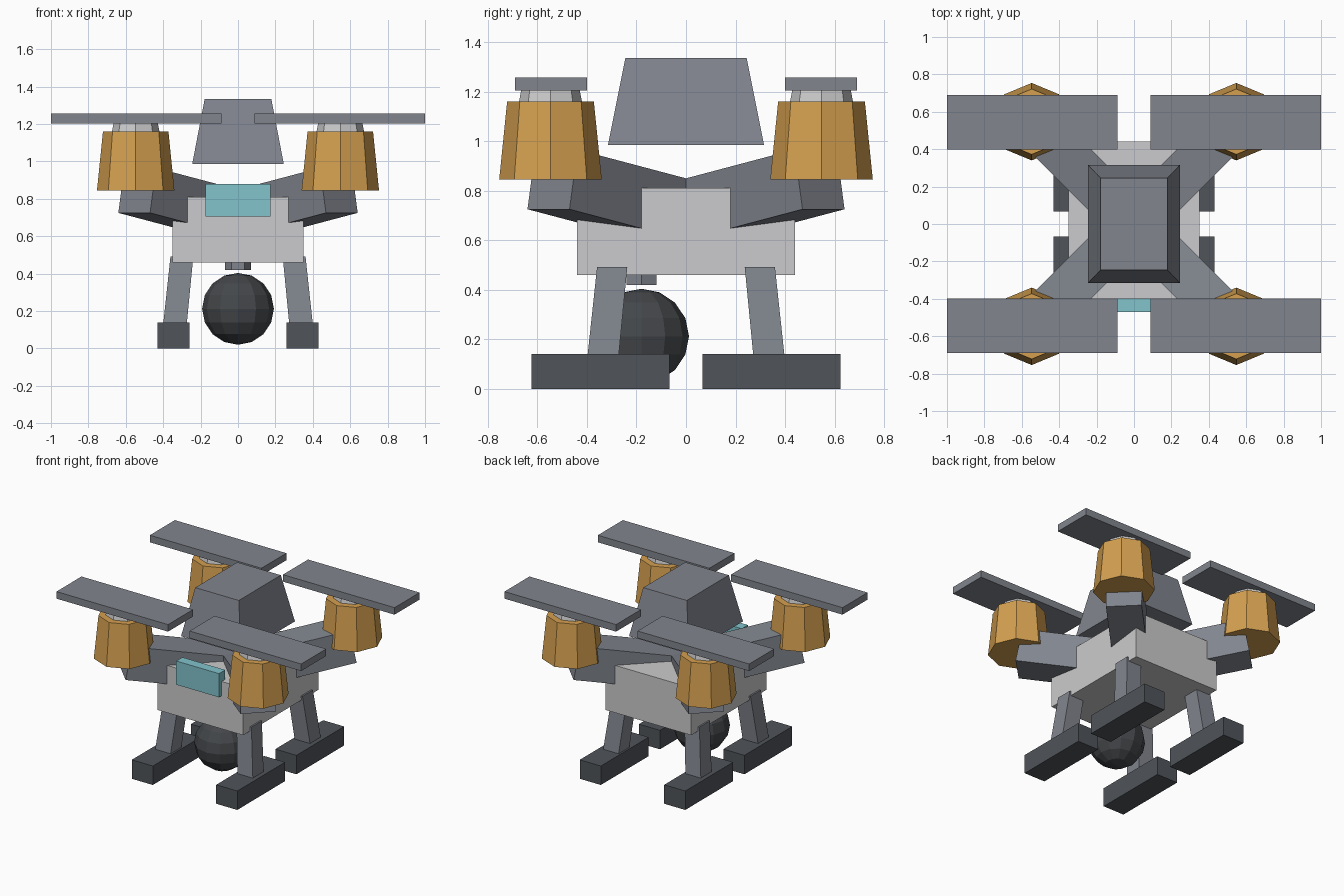
import bpy, bmesh, math
from mathutils import Vector

if "Cube" in bpy.data.objects:
    bpy.data.objects.remove(bpy.data.objects["Cube"])


def material(name, rgb):
    m = bpy.data.materials.new(name)
    m.diffuse_color = (*rgb, 1)
    m.use_nodes = True
    m.node_tree.nodes["Principled BSDF"].inputs["Base Color"].default_value = m.diffuse_color
    return m


LIGHT = material("light_grey", (0.60, 0.60, 0.61))
GREY = material("slate_grey", (0.22, 0.235, 0.27))
DARK = material("dark_grey", (0.080, 0.089, 0.102))
BLACK = material("charcoal", (0.058, 0.063, 0.069))
ORANGE = material("orange", (0.66, 0.35, 0.08))
CYAN = material("cyan", (0.22, 0.55, 0.60))


def finish(name, bm, mat):
    bmesh.ops.recalc_face_normals(bm, faces=bm.faces)
    me = bpy.data.meshes.new(name)
    bm.to_mesh(me)
    bm.free()
    me.materials.append(mat)
    ob = bpy.data.objects.new(name, me)
    bpy.context.collection.objects.link(ob)
    return ob


def loft(name, lower, upper, mat):
    """Solid between two matching outlines."""
    bm = bmesh.new()
    a = [bm.verts.new(p) for p in lower]
    b = [bm.verts.new(p) for p in upper]
    bm.faces.new(a[::-1])
    bm.faces.new(b)
    n = len(a)
    for i in range(n):
        j = (i + 1) % n
        bm.faces.new((a[i], a[j], b[j], b[i]))
    return finish(name, bm, mat)


def rect(x, y, z, hx, hy):
    return [(x - hx, y - hy, z), (x + hx, y - hy, z), (x + hx, y + hy, z), (x - hx, y + hy, z)]


def ring(x, y, z, r, n):
    return [(x + r * math.cos(math.tau * i / n), y + r * math.sin(math.tau * i / n), z)
            for i in range(n)]


def box(name, x, y, hx, hy, z0, z1, mat):
    return loft(name, rect(x, y, z0, hx, hy), rect(x, y, z1, hx, hy), mat)


# Hull, raised canopy and front panel
box("body", 0, 0, 0.35, 0.44, 0.46, 0.81, LIGHT)
loft("canopy", rect(0, 0, 0.985, 0.245, 0.315), rect(0, 0, 1.335, 0.178, 0.245), GREY)
box("front_panel", 0, -0.435, 0.175, 0.036, 0.705, 0.88, CYAN)

# Camera ball under the hull
loft("camera_mount", ring(0, -0.18, 0.42, 0.07, 6), ring(0, -0.18, 0.47, 0.07, 6), GREY)
bm = bmesh.new()
bmesh.ops.create_uvsphere(bm, u_segments=12, v_segments=8, radius=0.192)
bmesh.ops.translate(bm, verts=bm.verts, vec=(0, -0.18, 0.212))
finish("camera_ball", bm, BLACK)

# Four corners: arm, motor, hub, blade, leg and foot
TILT = 0.185
THICK = 0.245
for sx, sy, tag in ((1, -1, "front_right"), (-1, -1, "front_left"),
                    (1, 1, "back_right"), (-1, 1, "back_left")):
    out = Vector((sx, sy, 0)).normalized()
    side = Vector((-out.y, out.x, 0)) * 0.12
    along = out * math.cos(TILT) + Vector((0, 0, math.sin(TILT)))
    up = Vector((0, 0, math.cos(TILT))) - out * math.sin(TILT)
    end = out * 0.785 + Vector((0, 0, 0.725))
    start = end - along * 0.76

    def section(p):
        return [p - side, p + side, p + side + up * THICK, p - side + up * THICK]

    loft("arm_" + tag, section(start), section(end), GREY)

    x, y = 0.547 * sx, 0.547 * sy
    loft("motor_" + tag, ring(x, y, 0.845, 0.207, 8), ring(x, y, 1.16, 0.175, 8), ORANGE)
    loft("hub_" + tag, ring(x, y, 1.155, 0.128, 8), ring(x, y, 1.206, 0.118, 8), LIGHT)
    box("blade_" + tag, 0.544 * sx, 0.545 * sy, 0.456, 0.146, 1.204, 1.256, GREY)
    loft("leg_" + tag, rect(0.338 * sx, 0.336 * sy, 0.12, 0.063, 0.063),
         rect(0.30 * sx, 0.298 * sy, 0.492, 0.061, 0.061), GREY)
    box("foot_" + tag, 0.345 * sx, 0.345 * sy, 0.086, 0.279, 0, 0.14, DARK)
